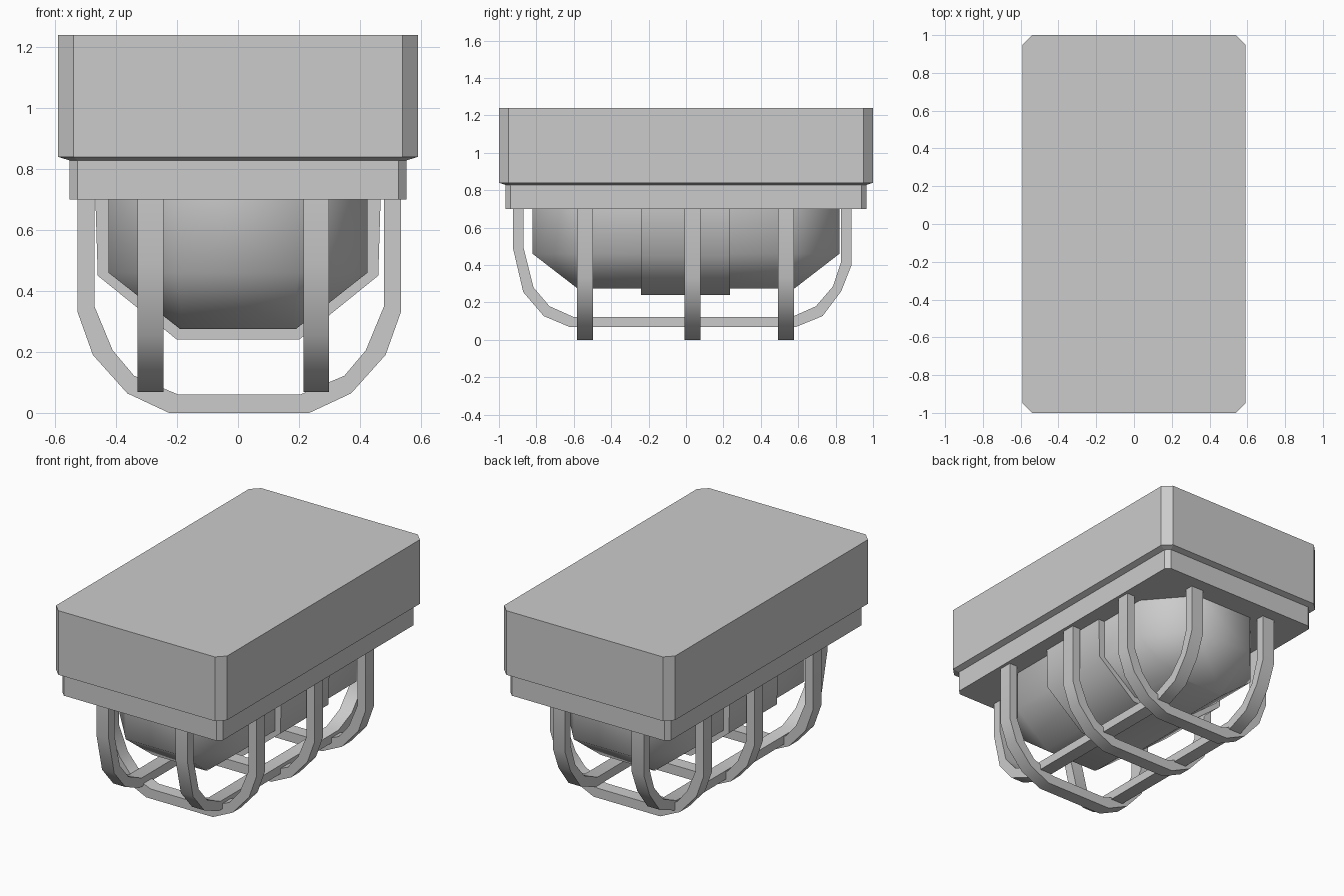
import bpy, bmesh, math

cube = bpy.data.objects.get("Cube")
if cube:
    bpy.data.objects.remove(cube, do_unlink=True)

GREY = (0.6, 0.6, 0.6, 1)
metal = bpy.data.materials.new("plain_grey")
metal.use_nodes = True
metal.diffuse_color = GREY
metal.node_tree.nodes["Principled BSDF"].inputs["Base Color"].default_value = GREY


def finish(name, bm, smooth=None):
    bmesh.ops.recalc_face_normals(bm, faces=bm.faces)
    mesh = bpy.data.meshes.new(name)
    bm.to_mesh(mesh)
    bm.free()
    mesh.materials.append(metal)
    obj = bpy.data.objects.new(name, mesh)
    bpy.context.collection.objects.link(obj)
    if smooth:
        bpy.ops.object.select_all(action="DESELECT")
        bpy.context.view_layer.objects.active = obj
        obj.select_set(True)
        bpy.ops.object.shade_smooth_by_angle(angle=math.radians(smooth))
    return obj


def octagon(hx, hy, cx, cy, z):
    """Rectangle of half sizes hx, hy with corners cut by cx, cy."""
    quarter = [(hx, hy - cy), (hx - cx, hy)]
    pts = quarter + [(-x, y) for x, y in reversed(quarter)]
    pts += [(-x, -y) for x, y in pts]
    return [(x, y, z) for x, y in pts]


def loft(name, rings, smooth=None):
    bm = bmesh.new()
    loops = [[bm.verts.new(p) for p in ring] for ring in rings]
    for a, b in zip(loops, loops[1:]):
        n = len(a)
        for i in range(n):
            bm.faces.new((a[i], a[(i + 1) % n], b[(i + 1) % n], b[i]))
    bm.faces.new(loops[0])
    bm.faces.new(loops[-1])
    return finish(name, bm, smooth)


def hoop(name, outer, inner, place, start, end):
    """Bar bent along a profile; place maps (u, z, depth) to a point."""
    rings = [[place(*o, start), place(*o, end), place(*i, end), place(*i, start)]
             for o, i in zip(outer, inner)]
    return loft(name, rings, 40)


def mirrored(points):
    return [(-u, z) for u, z in points] + list(reversed(points))


# Housing with cut corners, and its narrower lower collar
loft("housing", [octagon(0.59, 1, 0.05, 0.05, 1.24),
                 octagon(0.59, 1, 0.05, 0.05, 0.84),
                 octagon(0.553, 0.965, 0.027, 0.027, 0.828),
                 octagon(0.553, 0.965, 0.027, 0.027, 0.70)])

# Rounded lamp body tapering to a flat bottom
loft("lamp_body", [octagon(0.425, 0.82, 0.225, 0.26, 0.71),
                   octagon(0.425, 0.82, 0.225, 0.26, 0.46),
                   octagon(0.19, 0.58, 0.01, 0.01, 0.275)], 60)

# Raised band around the middle of the body
band = mirrored([(0.468, 0.71), (0.46, 0.45), (0.2, 0.24)])
loft("middle_band", [[(x, y, z) for x, z in band] for y in (-0.24, 0.235)], 60)

# Cross hoops of the guard
cross_outer = mirrored([(0.53, 0.71), (0.53, 0.33), (0.48, 0.19), (0.367, 0.064), (0.23, 0)])
cross_inner = mirrored([(0.475, 0.71), (0.475, 0.35), (0.415, 0.205), (0.345, 0.122), (0.2, 0.06)])
for label, y in (("front", -0.54), ("middle", 0.035), ("back", 0.535)):
    hoop(label + "_cross_hoop", cross_outer, cross_inner,
         lambda u, z, d: (u + 0.004, d, z), y - 0.042, y + 0.042)

# Lengthwise hoops of the guard
long_outer = [(-0.925, 0.71), (-0.925, 0.49), (-0.87, 0.255), (-0.76, 0.127), (-0.62, 0.068),
              (0.585, 0.068), (0.73, 0.127), (0.83, 0.26), (0.885, 0.4), (0.885, 0.71)]
long_inner = [(-0.868, 0.71), (-0.868, 0.49), (-0.815, 0.28), (-0.73, 0.18), (-0.6, 0.122),
              (0.565, 0.122), (0.695, 0.18), (0.785, 0.285), (0.83, 0.42), (0.83, 0.71)]
for label, x in (("right", -0.287), ("left", 0.257)):
    hoop(label + "_long_hoop", long_outer, long_inner,
         lambda u, z, d: (d, u, z), x - 0.042, x + 0.042)
